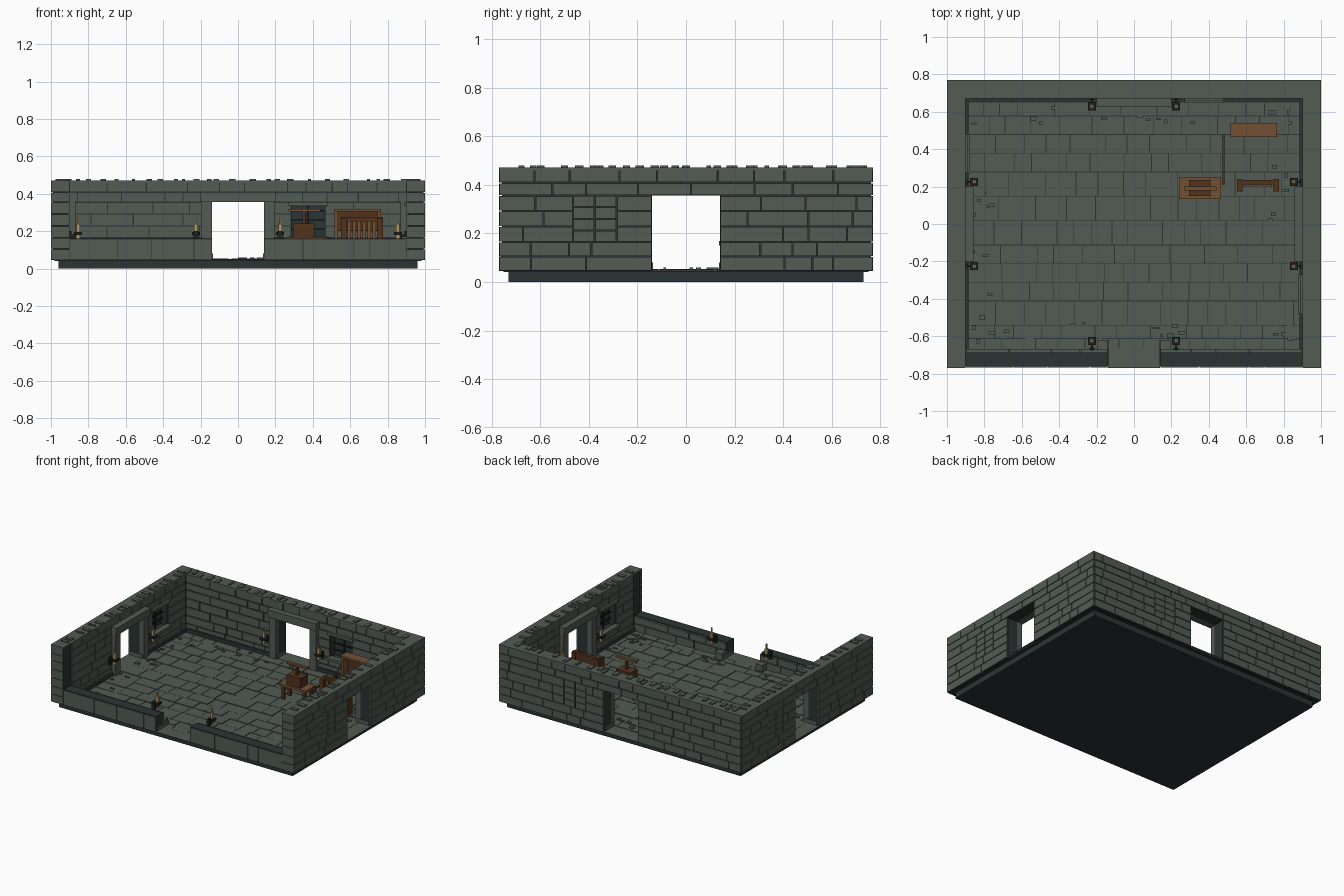
import bpy, bmesh, random
from mathutils import Matrix, Vector

random.seed(4)
old = bpy.data.objects.get("Cube")
if old:
    bpy.data.objects.remove(old)


def material(name, rgb):
    m = bpy.data.materials.new(name)
    m.use_nodes = True
    m.diffuse_color = (*rgb, 1)
    node = m.node_tree.nodes["Principled BSDF"]
    node.inputs["Base Color"].default_value = (*rgb, 1)
    node.inputs["Roughness"].default_value = 0.9
    return m


STONE = material("grey green stone", (0.085, 0.106, 0.088))
MORTAR = material("dark mortar", (0.024, 0.034, 0.034))
IRON = material("dark iron", (0.012, 0.016, 0.016))
WOOD = material("brown wood", (0.17, 0.08, 0.034))
DARKWOOD = material("dark wood", (0.085, 0.032, 0.012))
WAX = material("candle wax", (0.5, 0.31, 0.12))


class Part:
    """A mesh gathered from boxes given as low and high corners."""

    def __init__(self, name, mat):
        self.name, self.mat, self.bm = name, mat, bmesh.new()

    def box(self, lo, hi):
        lo, hi = Vector(lo), Vector(hi)
        size = [max(abs(c), 0.0005) for c in hi - lo]
        bmesh.ops.create_cube(self.bm, size=1, matrix=Matrix.Translation((lo + hi) / 2)
                              @ Matrix.Diagonal((*size, 1)))

    def done(self):
        mesh = bpy.data.meshes.new(self.name)
        self.bm.to_mesh(mesh)
        self.bm.free()
        mesh.materials.append(self.mat)
        bpy.context.collection.objects.link(bpy.data.objects.new(self.name, mesh))


# Each wall runs along u, with depth d measured outward from the room centre
PLACE = {
    "back": lambda u, d, z: (u, d, z),
    "front": lambda u, d, z: (u, -d, z),
    "left": lambda u, d, z: (d, u, z),
    "right": lambda u, d, z: (-d, u, z),
}
BASE, SILL, HEAD, TOP = 0.045, 0.165, 0.355, 0.462
ROWS = [BASE, 0.105, SILL, 0.228, 0.292, HEAD, 0.408, TOP]
DOOR = (-0.14, 0.14, BASE, HEAD)


def wall_box(part, side, u0, u1, d0, d1, z0, z1):
    place = PLACE[side]
    part.box(place(u0, d0, z0), place(u1, d1, z1))


def spans(u0, u1, z, holes):
    pieces = [(u0, u1)]
    for a, b, lo, hi in holes:
        if lo < z < hi:
            pieces = [s for p, q in pieces for s in ((p, min(q, a)), (max(p, b), q)) if s[1] - s[0] > 0.01]
    return pieces


def courses(part, side, u0, u1, d0, d1, rows, holes, gap=0.0):
    """Fill a wall layer with rows; a gap breaks the rows into random blocks."""
    for z0, z1 in zip(rows, rows[1:]):
        for a, b in spans(u0, u1, (z0 + z1) / 2, holes):
            while b - a > 0.001:
                end = min(b, a + random.uniform(0.08, 0.28)) if gap else b
                if b - end < 0.05:
                    end = b
                g = gap / 2
                wall_box(part, side, a + g, end - g, d0, d1, z0 + g, z1 - g)
                a = end


# Plinth and paved floor
plinth = Part("plinth", MORTAR)
plinth.box((-0.96, -0.73, 0), (0.96, 0.73, 0.043))
plinth.box((-0.98, -0.75, 0.042), (0.98, 0.75, 0.047))
plinth.done()
floor = Part("floor_slabs", STONE)
y = -0.75
while y < 0.67:
    depth = random.choice((0.07, 0.1, 0.13))
    x = -0.9
    while x < 0.9:
        width = random.uniform(0.08, 0.2)
        floor.box((x, y, 0.043), (min(x + width, 0.904) - 0.004, min(y + depth, 0.68) - 0.004,
                                  random.uniform(0.049, 0.053)))
        x += width
    y += depth
floor.box((-0.14, -0.77, BASE), (0.14, -0.66, 0.051))
for sx in (-1, 1):
    floor.box((sx * 0.88, -0.14, BASE), (sx, 0.14, 0.051))
floor.box((-0.14, 0.66, BASE), (0.14, 0.77, 0.051))
floor.done()

# Loose chips along the edges of the floor
chips = Part("floor_chips", STONE)
for i in range(75):
    cx, cy = random.uniform(-0.86, 0.86), random.uniform(-0.63, 0.63)
    if i % 2:
        cx = random.choice((-1, 1)) * random.uniform(0.72, 0.87)
    else:
        cy = random.choice((-1, 1)) * random.uniform(0.53, 0.64)
    w, h = random.uniform(0.008, 0.02), random.uniform(0.005, 0.012)
    chips.box((cx - w, cy - h, 0.05), (cx + w, cy + h, 0.059))
chips.done()

# Three tall walls: mortar core, block faces, caps, doorway trim and window niche
for side, outer, half, win in (("back", 0.77, 1.0, 0.375), ("left", 1.0, 0.77, -0.375),
                               ("right", 1.0, 0.77, 0.375)):
    inner = outer - 0.1
    niche = (win - 0.09, win + 0.09, SILL, HEAD)
    core = Part(side + "_wall_core", MORTAR)
    end = half - 0.012
    courses(core, side, -end, end, outer - 0.04, outer - 0.008, ROWS, [DOOR])
    courses(core, side, -end, end, inner + 0.008, outer - 0.04, ROWS, [DOOR, niche])
    for s in (-1, 1):
        wall_box(core, side, s * 0.2, s * (half - 0.1), inner - 0.015, inner + 0.01, BASE, 0.075)
    core.done()

    blocks = Part(side + "_wall_blocks", STONE)
    trim = half - 0.008 if side == "back" else half
    courses(blocks, side, -trim, trim, outer - 0.015, outer, ROWS, [DOOR, niche], 0.005)
    courses(blocks, side, 0.1 - half, half - 0.1, inner, inner + 0.015, ROWS, [DOOR, niche], 0.006)
    for i in range(2):
        for j in range(4):
            a, z, dz = niche[0] + 0.09 * i, SILL + j * 0.0475, 0.0475
            wall_box(blocks, side, a + 0.003, a + 0.087, outer - 0.015, outer, z + 0.002, z + dz - 0.002)
    wall_box(blocks, side, -trim, trim, inner, outer, TOP - 0.004, 0.471)
    u = -half + 0.08
    while u < half - 0.1:
        w = random.uniform(0.015, 0.035)
        lo = inner + random.choice((0, 0.01, 0.02))
        wall_box(blocks, side, u, u + w, lo, lo + 0.055, 0.47, 0.479)
        u += w + random.uniform(0.01, 0.1)
    blocks.done()

    frame = Part(side + "_door_frame", STONE)
    for s in (-1, 1):
        wall_box(frame, side, s * 0.14, s * 0.195, inner - 0.03, inner + 0.01, BASE, HEAD)
        wall_box(frame, side, s * 0.135, s * 0.17, inner - 0.02, outer - 0.02, BASE, 0.08)
    wall_box(frame, side, -0.2, 0.2, inner - 0.042, inner + 0.01, HEAD, 0.41)
    frame.done()

    window = Part(side + "_window_frame", STONE)
    wall_box(window, side, win - 0.105, win + 0.105, inner - 0.022, inner + 0.02, SILL - 0.012, SILL + 0.008)
    wall_box(window, side, win - 0.105, win + 0.105, inner - 0.012, inner + 0.02, HEAD - 0.02, HEAD)
    window.done()
    bars = Part(side + "_window_bars", IRON)
    wall_box(bars, side, win - 0.004, win + 0.004, inner + 0.04, inner + 0.048, SILL, HEAD)
    for j in (1, 2, 3):
        z = SILL + j * 0.0475
        wall_box(bars, side, win - 0.09, win + 0.09, inner + 0.04, inner + 0.048, z - 0.003, z + 0.003)
    bars.done()

# Low front wall, its entry posts and the tall corner ends
low_core = Part("front_wall_core", MORTAR)
low_blocks = Part("front_wall_blocks", STONE)
posts = Part("entry_posts", STONE)
for s in (-1, 1):
    a, b = sorted((s * 0.14, s * 0.9))
    wall_box(low_core, "front", a, b, 0.685, 0.762, BASE, 0.16)
    courses(low_blocks, "front", a, b, 0.755, 0.768, [BASE, 0.158], [], 0.004)
    courses(low_blocks, "front", a, b, 0.668, 0.698, [BASE, 0.105, 0.158], [], 0.006)
    a, b = sorted((s * 0.9, s * 0.988))
    courses(low_blocks, "front", a, b, 0.755, 0.77, ROWS, [], 0.004)
    wall_box(posts, "front", s * 0.14, s * 0.195, 0.62, 0.69, BASE, 0.1)
    wall_box(posts, "front", s * 0.135, s * 0.15, 0.62, 0.755, BASE, 0.08)
for part in (low_core, low_blocks, posts):
    part.done()

# Eight wall candles on iron brackets
brackets, candles = Part("candle_brackets", IRON), Part("candles", WAX)
for side, u, d in (("back", 0.225, 0.63), ("front", 0.225, 0.625), ("left", 0.225, 0.855), ("right", 0.225, 0.855)):
    for s in (-u, u):
        wall_box(brackets, side, s - 0.022, s + 0.022, d - 0.022, d + 0.022, 0.18, 0.195)
        wall_box(brackets, side, s - 0.006, s + 0.006, d, d + 0.05, 0.16, 0.182)
        wall_box(brackets, side, s - 0.014, s + 0.014, d + 0.036, d + 0.048, 0.14, 0.2)
        wall_box(candles, side, s - 0.009, s + 0.009, d - 0.009, d + 0.009, 0.15, 0.235)
        wall_box(candles, side, s - 0.004, s + 0.004, d - 0.004, d + 0.004, 0.235, 0.27)
brackets.done()
candles.done()

# Work table with a box, and a crossbar on a pole
table = Part("work_table", WOOD)
table.box((0.24, 0.135, 0.15), (0.465, 0.25, 0.168))
table.box((0.27, 0.18, 0.305), (0.44, 0.2, 0.32))
table.done()
table_base = Part("table_base_and_box", DARKWOOD)
for x in (0.255, 0.43):
    for y in (0.145, 0.22):
        table_base.box((x, y, 0.05), (x + 0.02, y + 0.02, 0.15))
table_base.box((0.295, 0.15, 0.168), (0.41, 0.235, 0.24))
table_base.box((0.345, 0.18, 0.24), (0.36, 0.2, 0.305))
table_base.done()

# Slatted bench back
bench = Part("bench_back", DARKWOOD)
bench.box((0.55, 0.21, 0.205), (0.775, 0.235, 0.275))
for x in (0.55, 0.745):
    bench.box((x, 0.175, 0.05), (x + 0.03, 0.24, 0.27))
bench.done()
slats = Part("bench_slats", WOOD)
for i in range(6):
    slats.box((0.585 + i * 0.027, 0.2, 0.08), (0.603 + i * 0.027, 0.212, 0.255))
slats.done()

# Tall shelf rack with a side rail
rack = Part("shelf_rack", WOOD)
rack.box((0.515, 0.465, 0.305), (0.765, 0.54, 0.32))
for x in (0.515, 0.745):
    rack.box((x, 0.475, 0.05), (x + 0.02, 0.53, 0.305))
rack.box((0.515, 0.47, 0.14), (0.765, 0.53, 0.155))
rack.done()
rail = Part("rack_back_and_rail", DARKWOOD)
rail.box((0.53, 0.525, 0.2), (0.75, 0.535, 0.305))
rail.box((0.474, 0.21, 0.155), (0.484, 0.47, 0.165))
for y in (0.21, 0.46):
    rail.box((0.471, y, 0.05), (0.487, y + 0.014, 0.17))
rail.done()
